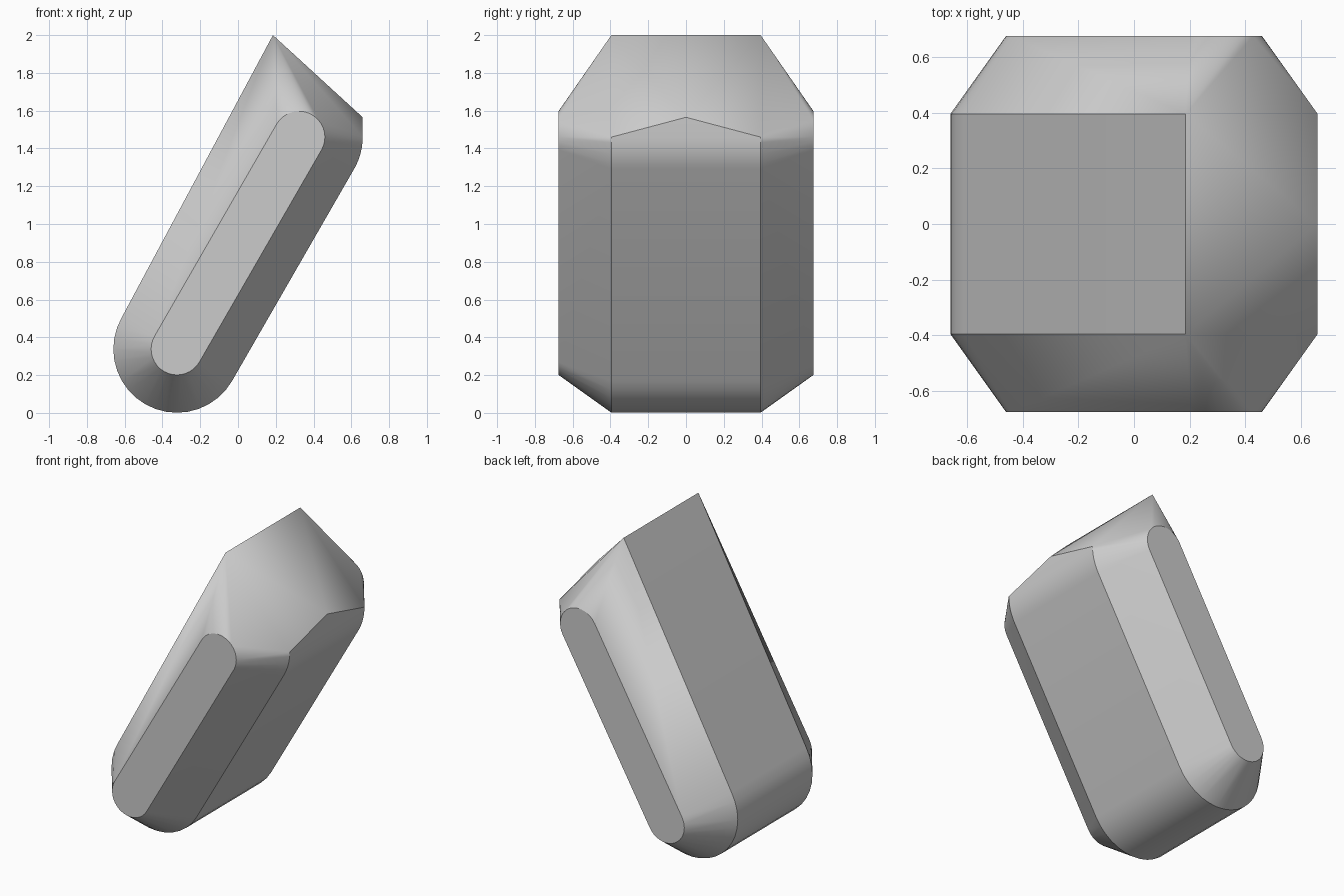
import bpy
import bmesh
from math import cos, sin, radians

cube = bpy.data.objects.get("Cube")
if cube:
    bpy.data.objects.remove(cube, do_unlink=True)

# Plain grey material
grey = bpy.data.materials.new("light grey")
grey.use_nodes = True
colour = (0.6, 0.6, 0.6, 1)
grey.diffuse_color = colour
grey.node_tree.nodes["Principled BSDF"].inputs["Base Color"].default_value = colour

LOW, HIGH = (-0.323, 0.338), (0.323, 1.46)  # ends of the slanted axis
OUTER, INNER = 0.337, 0.137                 # radii of body and side caps
BODY_Y, CAP_Y = 0.395, 0.675


def arc(centre, radius, start, end, steps=18):
    """Points of an arc in the xz plane, angles in degrees."""
    angles = [radians(start + (end - start) * i / steps) for i in range(steps + 1)]
    return [(centre[0] + radius * cos(a), centre[1] + radius * sin(a)) for a in angles]


# Body profile: round foot, rounded shoulder and a sharp crest
body = arc(LOW, OUTER, 150, 330) + arc(HIGH, OUTER, -30, 0, 6) + [(0.185, 2.0)]
# Side cap profile: a slanted slot
cap = arc(LOW, INNER, 150, 330) + arc(HIGH, INNER, -30, 150)

bm = bmesh.new()
for side in (-1, 1):
    for profile, y in ((body, BODY_Y), (cap, CAP_Y)):
        for x, z in profile:
            bm.verts.new((x, side * y, z))
# Peak in the middle of the shoulder
bm.verts.new((HIGH[0] + OUTER, 0, 1.565))

# Skin the profiles, then merge the flat areas
hull = bmesh.ops.convex_hull(bm, input=bm.verts[:])
loose = [v for v in bm.verts if not v.link_faces]
bmesh.ops.delete(bm, geom=loose, context='VERTS')
bmesh.ops.dissolve_limit(bm, angle_limit=radians(0.3), verts=bm.verts[:], edges=bm.edges[:])
bmesh.ops.recalc_face_normals(bm, faces=bm.faces[:])

mesh = bpy.data.meshes.new("slanted_block")
bm.to_mesh(mesh)
bm.free()
mesh.materials.append(grey)
block = bpy.data.objects.new("slanted_block", mesh)
bpy.context.collection.objects.link(block)

bpy.ops.object.select_all(action='DESELECT')
block.select_set(True)
bpy.context.view_layer.objects.active = block
bpy.ops.object.shade_smooth_by_angle(angle=radians(30))
